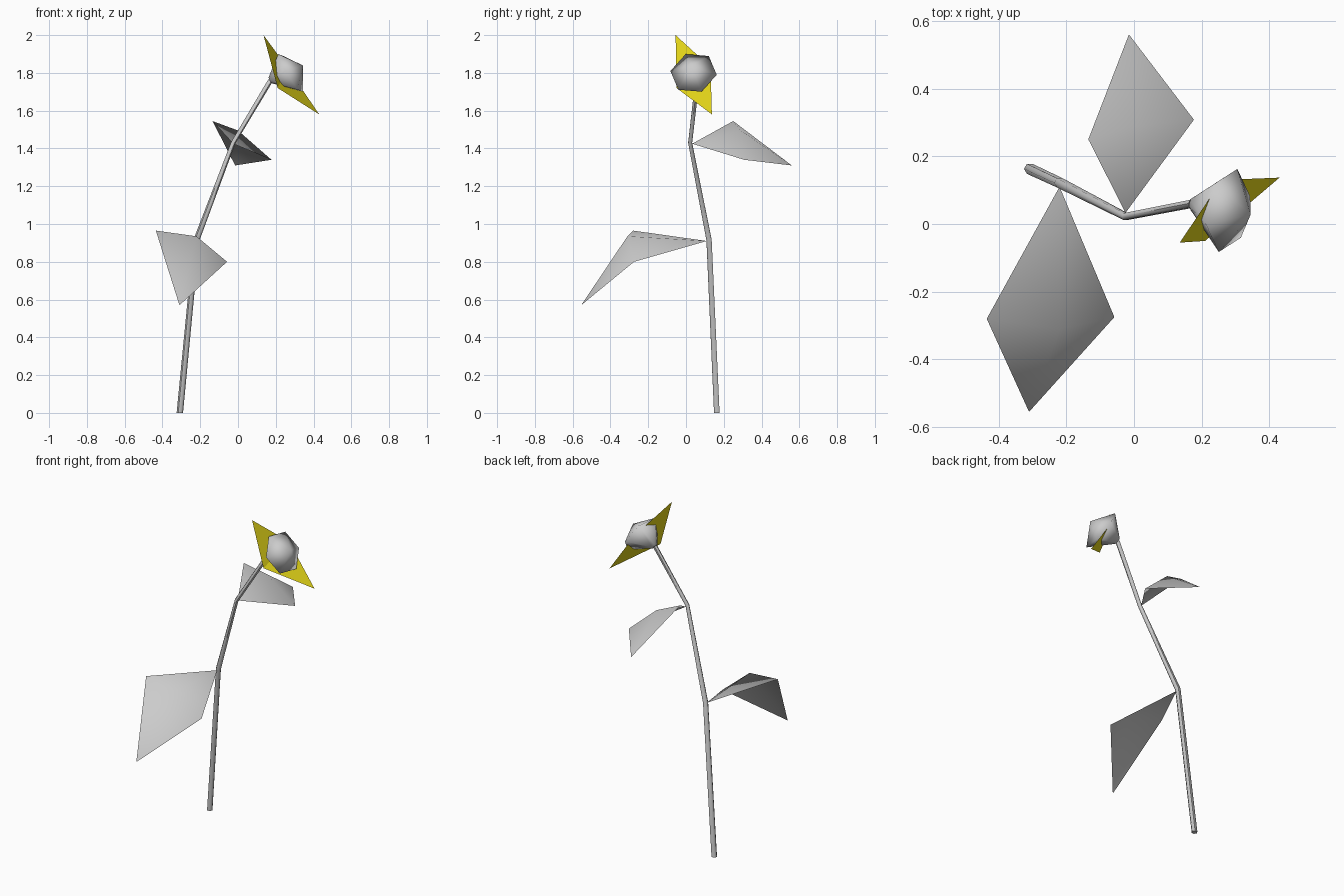
import bpy, bmesh, math
from mathutils import Vector

cube = bpy.data.objects.get("Cube")
if cube:
    bpy.data.objects.remove(cube, do_unlink=True)


def material(name, color):
    m = bpy.data.materials.new(name)
    m.use_nodes = True
    m.diffuse_color = color
    bsdf = next(n for n in m.node_tree.nodes if n.type == 'BSDF_PRINCIPLED')
    bsdf.inputs["Base Color"].default_value = color
    bsdf.inputs["Roughness"].default_value = 0.8
    return m


grey = material("pale_grey", (0.6, 0.6, 0.6, 1))
yellow = material("petal_yellow", (0.8, 0.69, 0.01, 1))


def finish(name, bm, mat, smooth=True):
    mesh = bpy.data.meshes.new(name)
    bm.to_mesh(mesh)
    bm.free()
    mesh.materials.append(mat)
    for p in mesh.polygons:
        p.use_smooth = smooth
    obj = bpy.data.objects.new(name, mesh)
    bpy.context.collection.objects.link(obj)
    return obj


def lofted(name, stations, sides, up, mat, cap_start=True):
    """Skin of rings; each station is (centre, axis, radius), radius 0 is a point."""
    bm = bmesh.new()
    rings = []
    for centre, axis, r in stations:
        c, n = Vector(centre), Vector(axis).normalized()
        u = (up - n * up.dot(n)).normalized()
        v = n.cross(u)
        if r == 0:
            rings.append([bm.verts.new(c)] * sides)
        else:
            rings.append([bm.verts.new(c + r * (u * math.cos(a) + v * math.sin(a)))
                          for a in (math.tau * i / sides for i in range(sides))])
    for lo, hi in zip(rings, rings[1:]):
        for i in range(sides):
            j = (i + 1) % sides
            corners = list(dict.fromkeys((lo[i], lo[j], hi[j], hi[i])))
            bm.faces.new(corners)
    if cap_start:
        bm.faces.new(rings[0][::-1])
    bmesh.ops.recalc_face_normals(bm, faces=bm.faces)
    return finish(name, bm, mat)


# Bent, tapering stem
path = [Vector(p) for p in ((-0.308, 0.163, 0), (-0.22, 0.122, 0.915),
                            (-0.025, 0.022, 1.43), (0.172, 0.06, 1.76))]
radii = (0.017, 0.016, 0.012, 0.013)
stations = []
for i, p in enumerate(path):
    before = (p - path[i - 1]).normalized() if i else Vector((0, 0, 1))
    after = (path[i + 1] - p).normalized() if 0 < i < len(path) - 1 else before
    stations.append((p, before + after, radii[i]))
stem = lofted("stem", stations, 6, Vector((1, 0, 0)), grey)
stem.select_set(True)
bpy.context.view_layer.objects.active = stem
bpy.ops.object.shade_smooth_by_angle(angle=math.radians(60))
stem.select_set(False)

# Hexagonal flower head: cone from the stem, wide ring, low dome
axis = Vector((0.855, -0.15, 0.496)).normalized()
centre = Vector((0.278, 0.04, 1.80))
corner = Vector((0.0275, 0.1225, -0.01))
lofted("flower_head",
       [(path[-1], axis, 0.02), (centre, axis, 0.126), (centre + axis * 0.078, axis, 0)],
       6, corner, grey)


# Arched leaves: raised middle fanned to base, side, tip, side
def leaf(name, middle, rim):
    bm = bmesh.new()
    m = bm.verts.new(middle)
    edge = [bm.verts.new(p) for p in rim]
    for a, b in zip(edge, edge[1:] + edge[:1]):
        f = bm.faces.new((m, a, b))
        f.normal_update()
        if f.normal.z < 0:
            f.normal_flip()
    return finish(name, bm, grey)


leaf("lower_leaf", (-0.22, -0.31, 0.935),
     [(-0.22, 0.11, 0.91), (-0.435, -0.28, 0.965),
      (-0.31, -0.555, 0.57), (-0.058, -0.275, 0.80)])
leaf("upper_leaf", (0.0, 0.29, 1.495),
     [(-0.025, 0.033, 1.425), (0.177, 0.308, 1.34),
      (-0.015, 0.56, 1.31), (-0.135, 0.25, 1.545)])

# Pair of pointed petals, a flat diamond passing through the flower head
bm = bmesh.new()
upper_tip, near_side, lower_tip, far_side = [bm.verts.new(p) for p in (
    (0.135, -0.055, 2.0), (0.21, -0.05, 1.72), (0.43, 0.137, 1.58), (0.26, 0.13, 1.83))]
bm.faces.new((upper_tip, near_side, far_side))
bm.faces.new((near_side, lower_tip, far_side))
finish("petals", bm, yellow, smooth=False)
